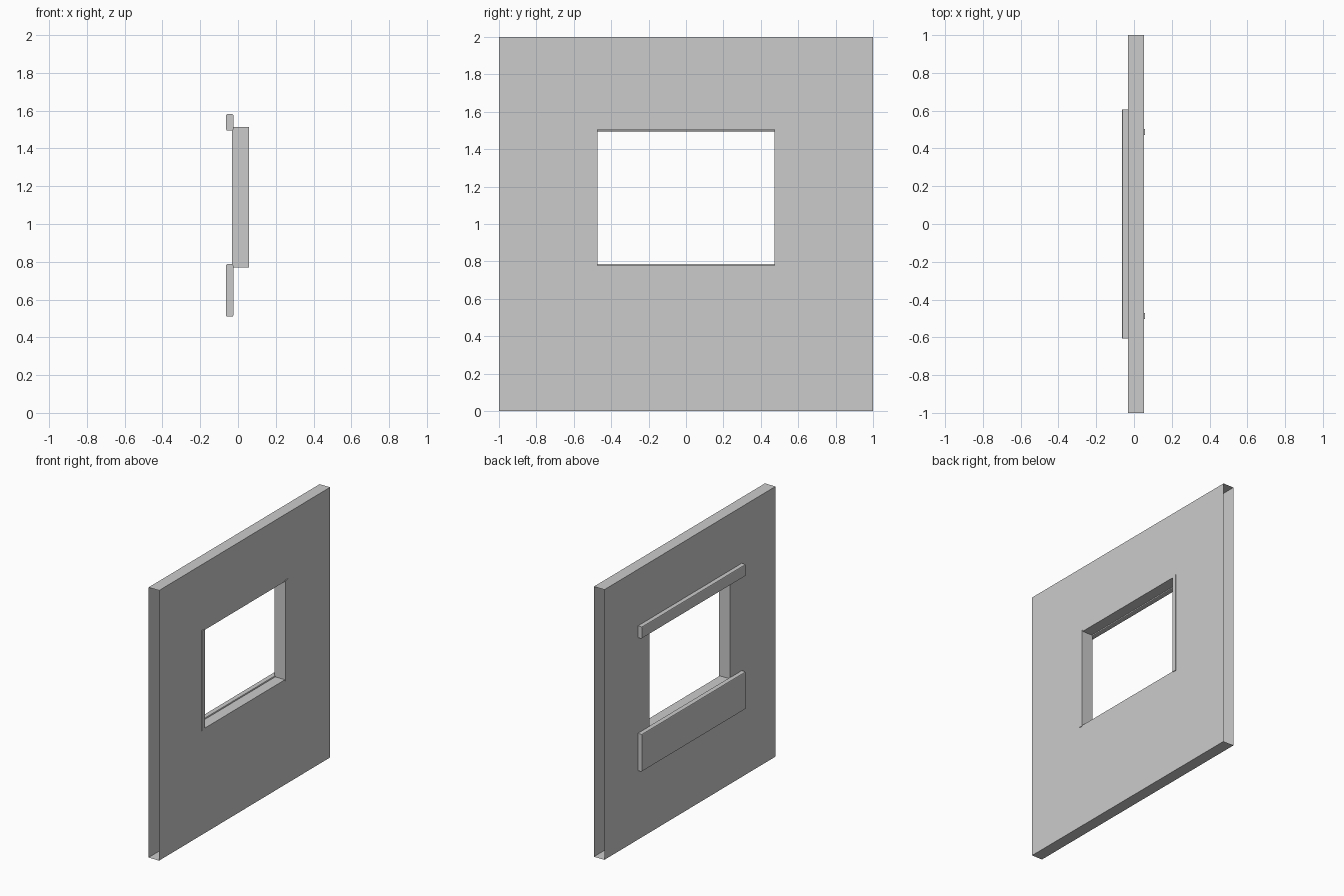
import bpy, bmesh
from mathutils import Vector

if "Cube" in bpy.data.objects:
    bpy.data.objects.remove(bpy.data.objects["Cube"])

WALL_BACK, WALL_FRONT = -0.032, 0.054
HOLE_Y = 0.487
HOLE_Z0, HOLE_Z1 = 0.777, 1.504


def finish(bm, name):
    mesh = bpy.data.meshes.new(name)
    bm.to_mesh(mesh)
    bm.free()
    obj = bpy.data.objects.new(name, mesh)
    bpy.context.collection.objects.link(obj)
    return obj


def quad(bm, points, facing):
    face = bm.faces.new([bm.verts.new(p) for p in points])
    face.normal_update()
    if face.normal.dot(Vector(facing)) < 0:
        face.normal_flip()


def box(name, x, y, z, bevel=0.0):
    bm = bmesh.new()
    bmesh.ops.create_cube(bm, size=1)
    for v in bm.verts:
        v.co = [lo + (c + 0.5) * (hi - lo) for c, (lo, hi) in zip(v.co, (x, y, z))]
    if bevel:
        # soften only the long edges
        long_edges = [e for e in bm.edges if abs(e.verts[0].co.y - e.verts[1].co.y) > 0.1]
        bmesh.ops.bevel(bm, geom=long_edges, offset=bevel, segments=2,
                        profile=0.5, affect='EDGES')
    return finish(bm, name)


# Wall: hollow shell with open ends at y = -1 and y = 1, and a window hole
bm = bmesh.new()
ys = (-1, -HOLE_Y, HOLE_Y, 1)
zs = (0, HOLE_Z0, HOLE_Z1, 2)
for x, side in ((WALL_BACK, -1), (WALL_FRONT, 1)):
    for i in range(3):
        for j in range(3):
            if (i, j) != (1, 1):
                y0, y1, z0, z1 = ys[i], ys[i + 1], zs[j], zs[j + 1]
                quad(bm, [(x, y0, z0), (x, y1, z0), (x, y1, z1), (x, y0, z1)], (side, 0, 0))
# top and bottom caps, then sill and head of the hole
for z, up, spans in ((0, -1, range(3)), (2, 1, range(3)),
                     (HOLE_Z0, 1, (1,)), (HOLE_Z1, -1, (1,))):
    for i in spans:
        y0, y1 = ys[i], ys[i + 1]
        quad(bm, [(WALL_BACK, y0, z), (WALL_FRONT, y0, z),
                  (WALL_FRONT, y1, z), (WALL_BACK, y1, z)], (0, 0, up))
bmesh.ops.remove_doubles(bm, verts=bm.verts, dist=1e-5)
finish(bm, "wall")

# Jambs lining both sides of the hole, slightly proud of the wall
for name, s in (("left_jamb", -1), ("right_jamb", 1)):
    box(name, (-0.031, 0.059), sorted((s * 0.472, s * 0.504)), (0.77, 1.513))

# Trim boards on the back, slightly sunk into the wall
box("head_trim", (-0.063, -0.025), (-0.607, 0.607), (1.495, 1.582), 0.006)
box("sill_trim", (-0.063, -0.025), (-0.607, 0.607), (0.51, 0.787), 0.006)
